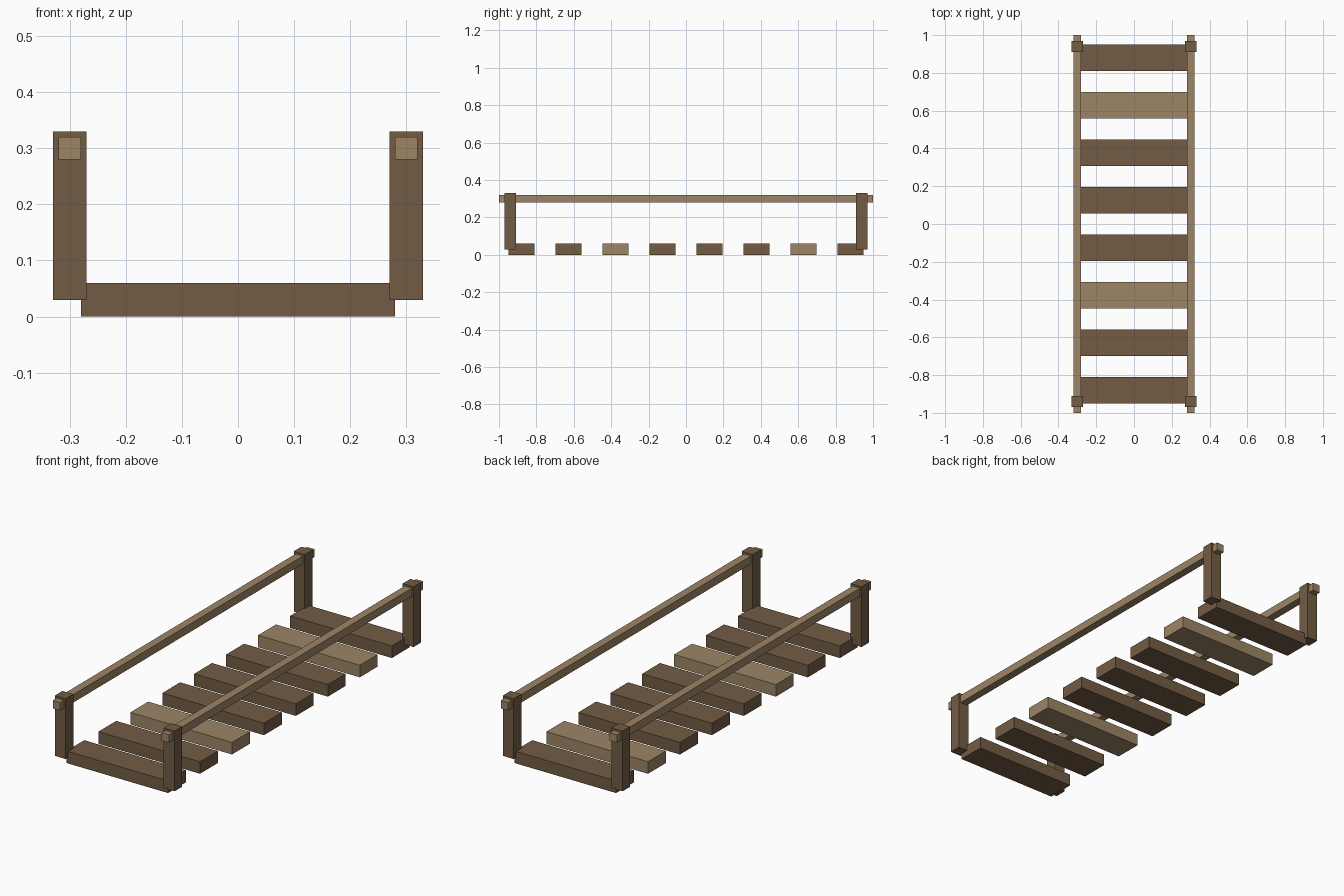
import bpy, bmesh
from mathutils import Matrix

if "Cube" in bpy.data.objects:
    bpy.data.objects.remove(bpy.data.objects["Cube"])


def material(name, rgb):
    m = bpy.data.materials.new(name)
    m.diffuse_color = (*rgb, 1.0)
    m.use_nodes = True
    m.node_tree.nodes["Principled BSDF"].inputs["Base Color"].default_value = m.diffuse_color
    return m


dark = material("dark wood", (0.171, 0.107, 0.058))
light = material("light wood", (0.332, 0.235, 0.130))


def box(name, center, size, mat):
    bm = bmesh.new()
    bmesh.ops.create_cube(bm, size=1.0, matrix=Matrix.Diagonal((*size, 1.0)))
    me = bpy.data.meshes.new(name)
    bm.to_mesh(me)
    bm.free()
    me.materials.append(mat)
    ob = bpy.data.objects.new(name, me)
    ob.location = center
    bpy.context.collection.objects.link(ob)
    return ob


# Deck planks, every fourth one lighter
for i in range(8):
    y = -0.88 + i * 1.76 / 7
    box(f"plank_{i + 1}", (0, y, 0.03), (0.56, 0.14, 0.06),
        light if i % 4 == 2 else dark)

# Handrails and corner posts
for side, sx in (("left", -1), ("right", 1)):
    box(f"{side}_handrail", (sx * 0.30, 0, 0.30), (0.04, 2.0, 0.04), light)
    for end, sy in (("front", -1), ("back", 1)):
        box(f"{end}_{side}_post", (sx * 0.30, sy * 0.94, 0.18),
            (0.06, 0.06, 0.30), dark)
